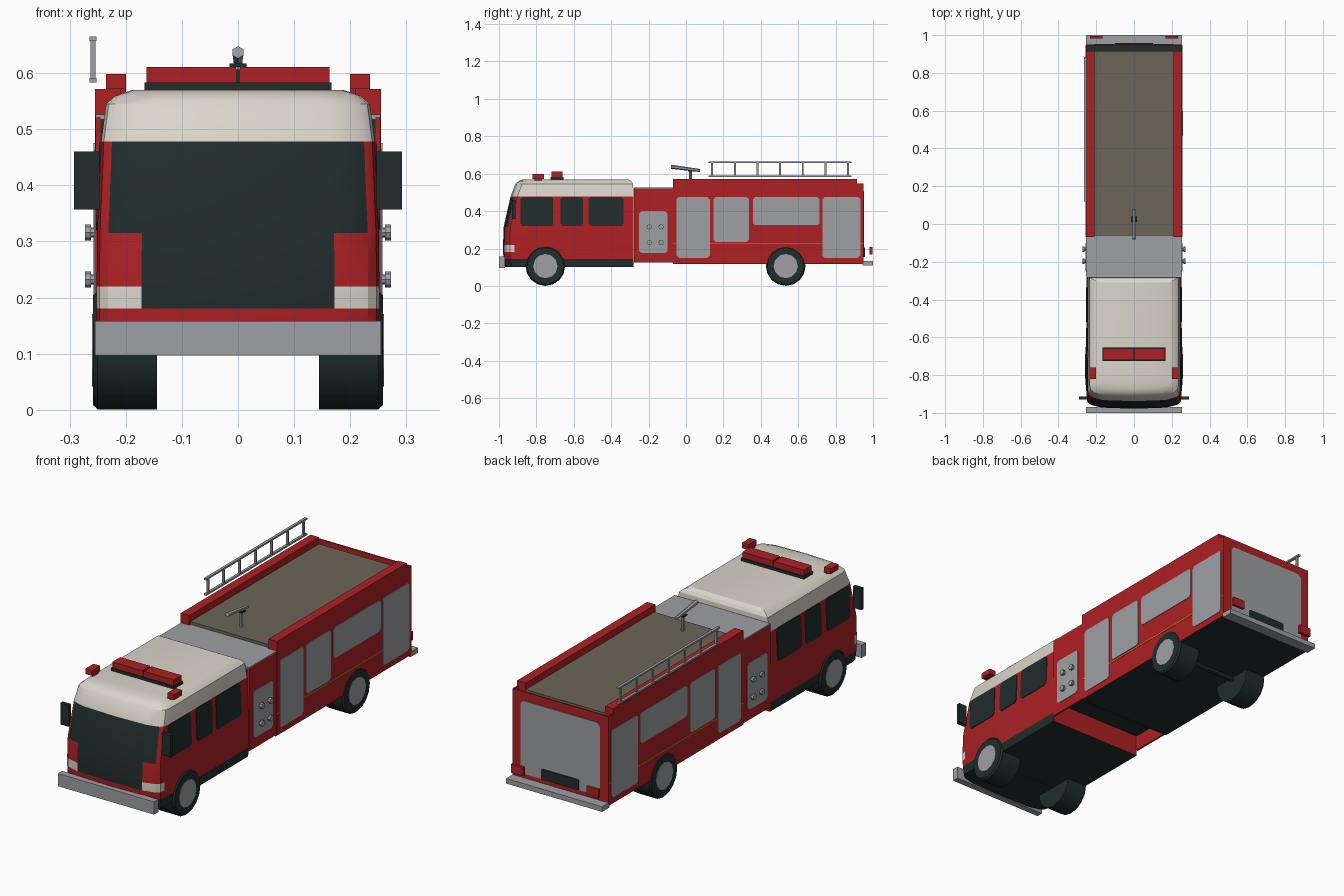
import bpy
import bmesh
import math
from mathutils import Vector

if "Cube" in bpy.data.objects:
    bpy.data.objects.remove(bpy.data.objects["Cube"])


def material(name, rgb):
    m = bpy.data.materials.new(name)
    m.use_nodes = True
    m.diffuse_color = (*rgb, 1)
    m.node_tree.nodes["Principled BSDF"].inputs["Base Color"].default_value = (*rgb, 1)
    return m


RED = material("red paint", (0.42, 0.015, 0.018))
CREAM = material("cream paint", (0.71, 0.67, 0.60))
DARK = material("dark glass and rubber", (0.015, 0.026, 0.027))
GREY = material("grey metal", (0.34, 0.35, 0.37))
DECK = material("brown grey deck", (0.145, 0.13, 0.098))
GOLD = material("gold stripe", (0.5, 0.3, 0.03))


def finish(name, bm, *mats, smooth=False):
    bmesh.ops.recalc_face_normals(bm, faces=bm.faces)
    me = bpy.data.meshes.new(name)
    bm.to_mesh(me)
    bm.free()
    ob = bpy.data.objects.new(name, me)
    bpy.context.collection.objects.link(ob)
    for m in mats:
        me.materials.append(m)
    if smooth:
        bpy.ops.object.select_all(action='DESELECT')
        ob.select_set(True)
        bpy.context.view_layer.objects.active = ob
        bpy.ops.object.shade_smooth_by_angle(angle=math.radians(28))
    return ob


def box(name, mat, x, y, z):
    """Box from (low, high) ranges."""
    bm = bmesh.new()
    bmesh.ops.create_cube(bm, size=1)
    for v in bm.verts:
        v.co = [r[0] if c < 0 else r[1] for c, r in zip(v.co, (x, y, z))]
    return finish(name, bm, mat)


def pair(name, mat, x, y, z):
    box("left_" + name, mat, x, y, z)
    box("right_" + name, mat, (-x[1], -x[0]), y, z)


def cylinder(name, mat, a, b, r, sides=8, r2=None):
    a, b = Vector(a), Vector(b)
    bm = bmesh.new()
    bmesh.ops.create_cone(bm, cap_ends=True, segments=sides, radius1=r,
                          radius2=r if r2 is None else r2, depth=(b - a).length)
    turn = (b - a).to_track_quat('Z', 'Y').to_matrix()
    bmesh.ops.rotate(bm, matrix=turn, verts=bm.verts)
    bmesh.ops.translate(bm, vec=(a + b) / 2, verts=bm.verts)
    return finish(name, bm, mat, smooth=sides > 8)


def panel(name, mat, u, z, place, cut=0.012):
    """Thin plate with clipped corners; place(u, z, depth) gives the position."""
    (u0, u1), (z0, z1), c = u, z, cut
    outline = [(u0 + c, z0), (u1 - c, z0), (u1, z0 + c), (u1, z1 - c),
               (u1 - c, z1), (u0 + c, z1), (u0, z1 - c), (u0, z0 + c)]
    bm = bmesh.new()
    inner = [bm.verts.new(place(p, q, -0.003)) for p, q in outline]
    outer = [bm.verts.new(place(p, q, 0.003)) for p, q in outline]
    bm.faces.new(inner)
    bm.faces.new(outer)
    for i in range(8):
        j = (i + 1) % 8
        bm.faces.new((inner[i], inner[j], outer[j], outer[i]))
    return finish(name, bm, mat)


def side_panels(name, mat, y, z, wall, cut=0.012):
    for side, s in (("left_", 1), ("right_", -1)):
        panel(side + name, mat, y, z, lambda p, q, d: (s * (wall(q) + d), p, q), cut)


# Cab shell: stacked rings of (height, half width, front, back)
rings = [(0.10, 0.250, -0.970, -0.28), (0.145, 0.252, -0.975, -0.28),
         (0.18, 0.252, -0.978, -0.28), (0.22, 0.252, -0.978, -0.28),
         (0.315, 0.251, -0.975, -0.28), (0.478, 0.244, -0.938, -0.28),
         (0.545, 0.235, -0.912, -0.283), (0.560, 0.218, -0.896, -0.292),
         (0.570, 0.188, -0.872, -0.31)]
bm = bmesh.new()
loops = []
for z, w, front, back in rings:
    k = w / 0.252
    half = [(0.172 * k, front + 0.006), (0.232 * k, front + 0.022),
            (0.247 * k, front + 0.036), (w, front + 0.06), (w, back)]
    ring = [(-x, y) for x, y in reversed(half)] + [(0, front)] + half
    loops.append([bm.verts.new((x, y, z)) for x, y in ring])
n = len(loops[0])
for band in range(len(rings) - 1):
    lo, hi = loops[band], loops[band + 1]
    for i in range(n):
        j = (i + 1) % n
        f = bm.faces.new((lo[i], lo[j], hi[j], hi[i]))
        column = min(i, n - 2 - i)          # 4 is the middle of the front
        if i == n - 1:
            f.material_index = 1 if band >= 5 else 0
        elif band >= 5:
            f.material_index = 1
        elif band == 0:
            f.material_index = 2
        elif band == 4 and column >= 3:
            f.material_index = 2
        elif band in (2, 3) and column == 4:
            f.material_index = 2
        elif band == 2 and column >= 1:
            f.material_index = 1
bm.faces.new(loops[0]).material_index = 2
bm.faces.new(loops[-1]).material_index = 1
finish("cab_shell", bm, RED, CREAM, DARK, smooth=True)


def cab_wall(z):
    return 0.251 - 0.007 * (z - 0.315) / 0.163


for i, y in enumerate([(-0.885, -0.71), (-0.67, -0.55), (-0.52, -0.335)]):
    side_panels(f"cab_window_{i + 1}", DARK, y, (0.32, 0.476), cab_wall)
pair("mirror", DARK, (0.247, 0.292), (-0.93, -0.912), (0.357, 0.46))
box("front_bumper", GREY, (-0.255, 0.255), (-1.0, -0.968), (0.097, 0.158))

# Roof lights
box("light_bar_base", DARK, (-0.167, 0.167), (-0.725, -0.655), (0.565, 0.583))
pair("light_bar_lens", RED, (0.004, 0.163), (-0.72, -0.66), (0.583, 0.611))
box("light_bar_divider", DARK, (-0.004, 0.004), (-0.72, -0.66), (0.583, 0.606))
pair("corner_lamp", RED, (0.2, 0.235), (-0.82, -0.76), (0.572, 0.598))
pair("corner_lamp_foot", RED, (0.2, 0.21), (-0.81, -0.77), (0.55, 0.573))

# Pump section
box("pump_core", DARK, (-0.245, 0.245), (-0.275, -0.07), (0.2, 0.518))
pair("pump_side", RED, (0.245, 0.254), (-0.277, -0.07), (0.125, 0.522))
box("pump_top", GREY, (-0.254, 0.254), (-0.277, -0.05), (0.518, 0.526))
side_panels("pump_panel", GREY, (-0.25, -0.1), (0.175, 0.4), lambda z: 0.254)
for side, s in (("left", 1), ("right", -1)):
    for y in (-0.197, -0.133):
        for z in (0.232, 0.316):
            cylinder(f"{side}_pump_outlet", GREY, (s * 0.25, y, z), (s * 0.264, y, z), 0.009)
            cylinder(f"{side}_pump_cap", GREY, (s * 0.262, y, z), (s * 0.273, y, z), 0.014)

# Rear body with raised side walls and a sunken deck
pair("body_wall", RED, (0.21, 0.255), (-0.07, 0.915), (0.12, 0.572))
box("body_core", RED, (-0.21, 0.21), (-0.065, 0.915), (0.12, 0.525))
box("roof_deck", DECK, (-0.21, 0.21), (-0.06, 0.915), (0.525, 0.54))
box("underside", DARK, (-0.25, 0.25), (-0.07, 0.948), (0.116, 0.126))
pair("rear_corner", RED, (0.249, 0.255), (0.915, 0.95), (0.12, 0.547))
box("rear_wall", RED, (-0.255, 0.255), (0.944, 0.95), (0.12, 0.547))

# Shutters and stripe
shutters = [((-0.05, 0.127), (0.15, 0.475)), ((0.147, 0.337), (0.235, 0.475)),
            ((0.357, 0.715), (0.325, 0.475)), ((0.73, 0.932), (0.15, 0.475))]
for i, (y, z) in enumerate(shutters):
    side_panels(f"shutter_{i + 1}", GREY, y, z, lambda q: 0.2545)
side_panels("stripe", GOLD, (-0.07, 0.948), (0.223, 0.228), lambda q: 0.2535, 0.001)


def rear(x, z, d):
    return (x, 0.95 + d, z)


panel("rear_shutter", GREY, (-0.21, 0.21), (0.155, 0.505), rear, 0.015)
panel("rear_grille", DARK, (-0.1, 0.1), (0.155, 0.205),
      lambda x, z, d: (x, 0.954 + d, z), 0.004)
box("rear_step", GREY, (-0.255, 0.255), (0.945, 1.0), (0.11, 0.134))
pair("tail_lamp", RED, (0.168, 0.232), (0.982, 0.996), (0.167, 0.208))

# Wheels
for end, y in (("front", -0.752), ("rear", 0.533)):
    for side, s in (("left", 1), ("right", -1)):
        c = 0.106
        cylinder(f"{end}_{side}_tyre", DARK, (s * 0.144, y, c), (s * 0.25, y, c), 0.106, 16)
        cylinder(f"{end}_{side}_tyre_rim", DARK, (s * 0.249, y, c), (s * 0.258, y, c),
                 0.106, 16, 0.098)
        cylinder(f"{end}_{side}_hub", GREY, (s * 0.25, y, c), (s * 0.26, y, c), 0.065, 12)
    cylinder(f"{end}_axle", DARK, (-0.15, y, 0.112), (0.15, y, 0.112), 0.014)

# Water cannon
cylinder("cannon_post", GREY, (0, 0.025, 0.52), (0, 0.025, 0.622), 0.008)
box("cannon_pivot", DARK, (-0.015, 0.015), (0.01, 0.04), (0.611, 0.617))
cylinder("cannon_barrel", GREY, (0, 0.075, 0.617), (0, -0.08, 0.637), 0.008, 6, 0.011)

# Ladder standing beside the right wall
for name, z in (("lower", 0.583), ("upper", 0.657)):
    box(f"ladder_{name}_rail", GREY, (-0.265, -0.252), (0.12, 0.885), (z, z + 0.008))
for i in range(7):
    y = 0.14 + i * 0.121
    box(f"ladder_rung_{i + 1}", GREY, (-0.263, -0.254), (y - 0.005, y + 0.005), (0.588, 0.66))
